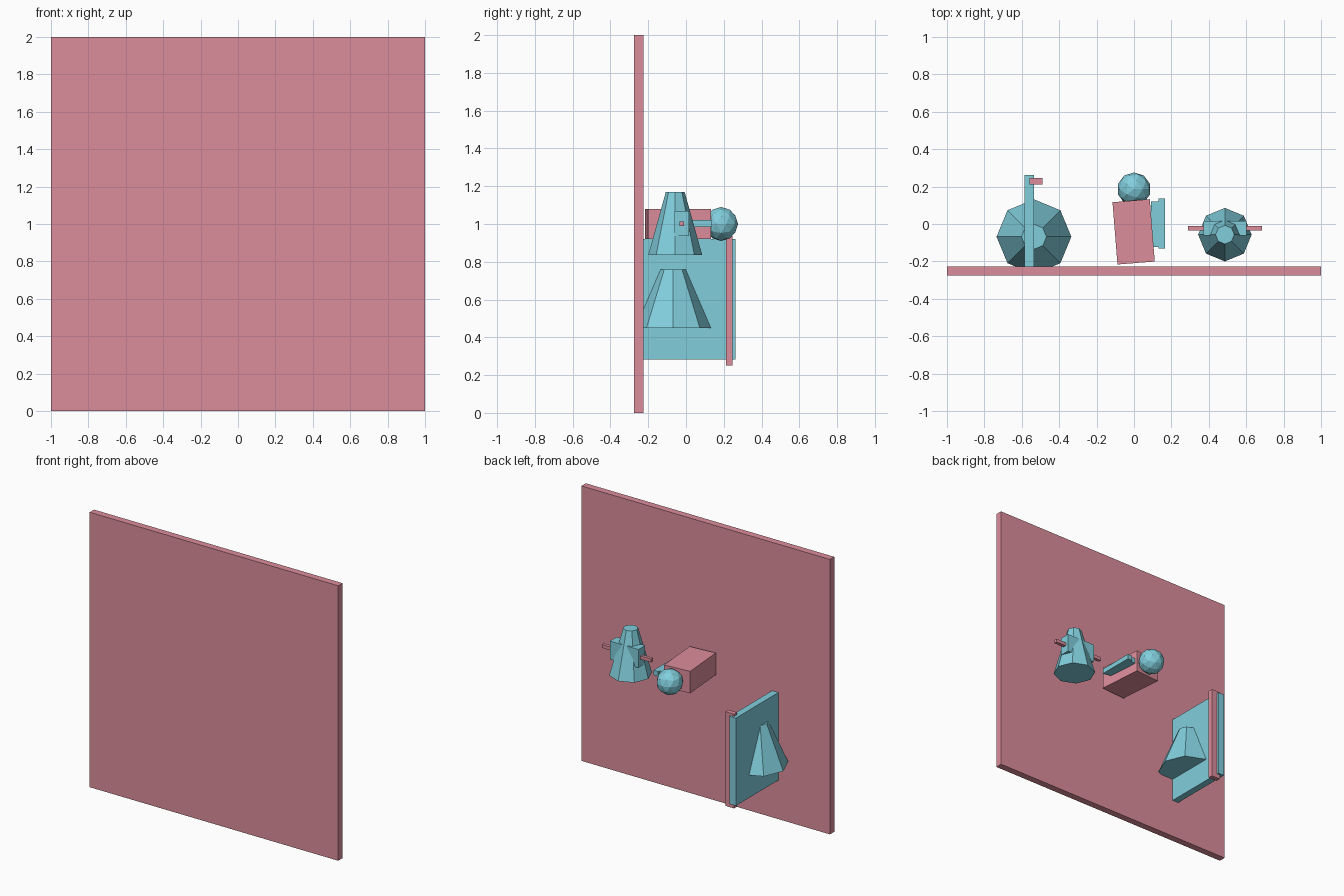
import bpy, bmesh
from mathutils import Matrix

if "Cube" in bpy.data.objects:
    bpy.data.objects.remove(bpy.data.objects["Cube"])


def material(name, rgb):
    m = bpy.data.materials.new(name)
    m.diffuse_color = (*rgb, 1)
    m.use_nodes = True
    m.node_tree.nodes["Principled BSDF"].inputs["Base Color"].default_value = m.diffuse_color
    return m


PINK = material("pink", (0.72, 0.27, 0.33))
BLUE = material("blue", (0.22, 0.62, 0.72))


def finish(name, bm, mat, loc, rot=0):
    me = bpy.data.meshes.new(name)
    bm.to_mesh(me)
    bm.free()
    me.materials.append(mat)
    ob = bpy.data.objects.new(name, me)
    ob.location = loc
    ob.rotation_euler.z = rot
    bpy.context.collection.objects.link(ob)
    return ob


def box(name, mat, x, y, z, rot=0):
    """Box from (min, max) ranges, turned about its own centre."""
    bm = bmesh.new()
    size = [b - a for a, b in (x, y, z)]
    bmesh.ops.create_cube(bm, size=1, matrix=Matrix.Diagonal((*size, 1)))
    return finish(name, bm, mat, [(a + b) / 2 for a, b in (x, y, z)], rot)


def cone(name, x, y, z, r_bottom, r_top):
    """Eight-sided truncated cone."""
    bm = bmesh.new()
    bmesh.ops.create_cone(bm, cap_ends=True, segments=8, radius1=r_bottom,
                          radius2=r_top, depth=z[1] - z[0])
    return finish(name, bm, BLUE, (x, y, sum(z) / 2))


# Backing wall
box("wall", PINK, (-1, 1), (-0.276, -0.226), (0, 2))

# Panel with a cone passing through it and an edge strip
box("panel", BLUE, (-0.585, -0.535), (-0.226, 0.262), (0.283, 0.921))
cone("panel_cone", -0.535, -0.068, (0.449, 0.758), 0.2, 0.067)
box("panel_strip", PINK, (-0.56, -0.49), (0.212, 0.247), (0.252, 0.937))

# Turned block with ball and side handle
box("block", PINK, (-0.102, 0.098), (-0.209, 0.125), (0.92, 1.08), 0.08)
bm = bmesh.new()
bmesh.ops.create_icosphere(bm, subdivisions=2, radius=0.09)
finish("ball", bm, BLUE, (0, 0.186, 1.0))
box("handle_mount", BLUE, (0.09, 0.133), (-0.122, 0.12), (0.984, 1.02))
box("handle", BLUE, (0.13, 0.167), (-0.132, 0.135), (0.984, 1.02))

# Standing cone with a cross block and thin rod
cone("body_cone", 0.486, -0.057, (0.836, 1.169), 0.143, 0.05)
box("cross_block", BLUE, (0.372, 0.602), (-0.062, 0.015), (0.937, 1.07))
box("cross_rod", PINK, (0.288, 0.684), (-0.034, -0.01), (0.989, 1.013))
